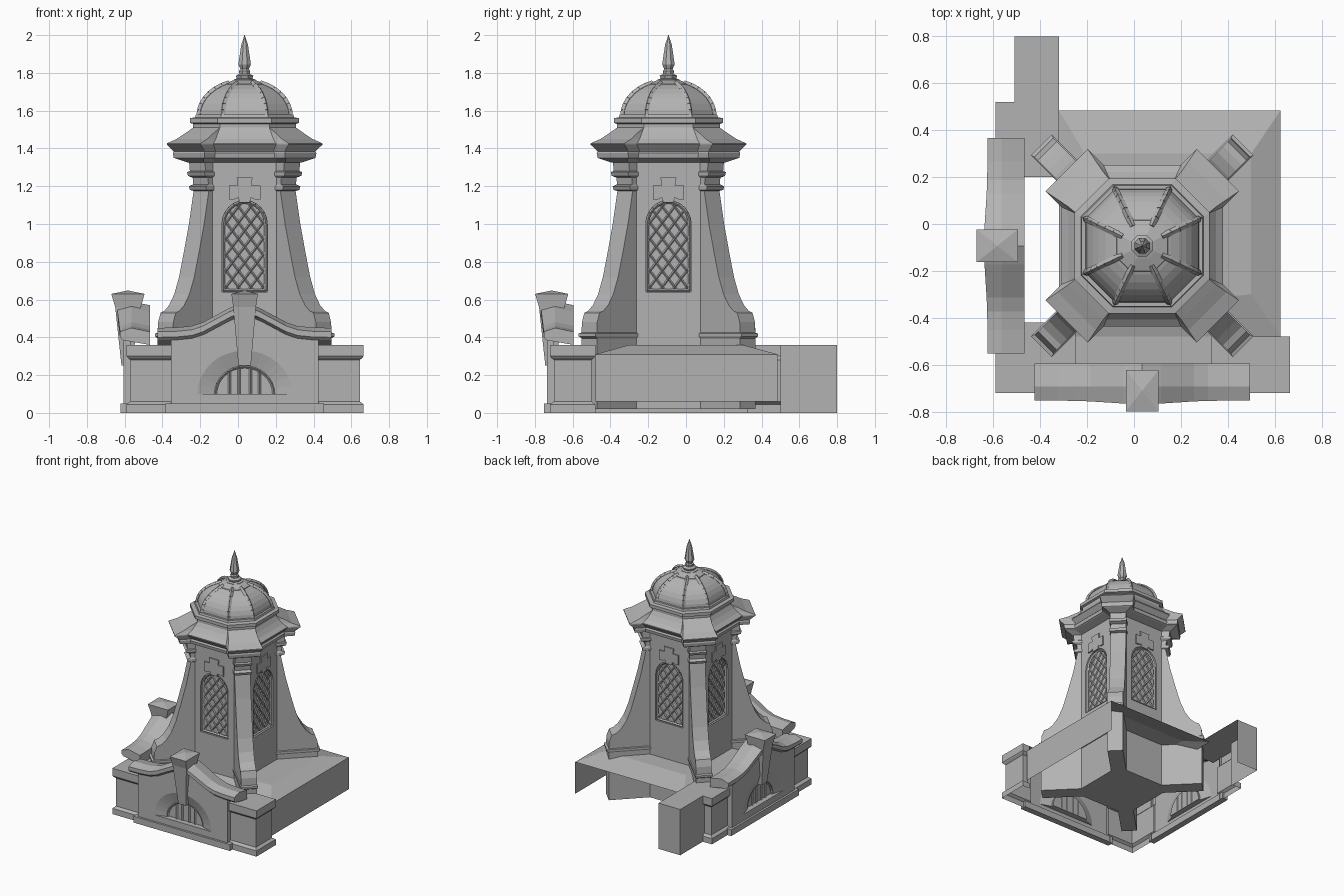
import bpy, bmesh, math
from mathutils import Matrix, Vector

if "Cube" in bpy.data.objects:
    bpy.data.objects.remove(bpy.data.objects["Cube"])

CENTRE = Vector((0.035, -0.093, 0))
ROOT2 = math.sqrt(2)

stone = bpy.data.materials.new("grey stone")
stone.use_nodes = True
GREY = (0.45, 0.45, 0.45, 1)
stone.diffuse_color = GREY
stone.node_tree.nodes["Principled BSDF"].inputs["Base Color"].default_value = GREY


def make(name, verts, faces, local=True, turn=0):
    """Mesh object; local parts sit on the tower axis, turned in quarter turns."""
    bm = bmesh.new()
    vs = [bm.verts.new(v) for v in verts]
    for f in faces:
        bm.faces.new([vs[i] for i in f])
    bmesh.ops.remove_doubles(bm, verts=bm.verts, dist=0.0002)
    bmesh.ops.recalc_face_normals(bm, faces=bm.faces)
    if local:
        bm.transform(Matrix.Translation(CENTRE) @ Matrix.Rotation(turn * math.pi / 2, 4, 'Z'))
    me = bpy.data.meshes.new(name)
    bm.to_mesh(me)
    bm.free()
    me.materials.append(stone)
    ob = bpy.data.objects.new(name, me)
    bpy.context.collection.objects.link(ob)
    return ob


def loft(name, rings, caps=True, closed=True, **kw):
    n = len(rings[0])
    verts = [p for ring in rings for p in ring]
    faces = []
    for k in range(len(rings) - 1):
        for i in range(n if closed else n - 1):
            j = (i + 1) % n
            faces.append((k * n + i, k * n + j, (k + 1) * n + j, (k + 1) * n + i))
    if caps:
        faces += [tuple(range(n)), tuple(range(len(verts) - n, len(verts)))]
    return make(name, verts, faces, **kw)


def rods(name, paths, radius, turn=0):
    """Square bars along straight or bent paths."""
    verts, faces = [], []
    for path in paths:
        for a, b in zip(path, path[1:]):
            a, b = Vector(a), Vector(b)
            q = (b - a).to_track_quat('Z', 'Y')
            s = len(verts)
            for p in (a, b):
                for u, v in ((1, 0), (0, 1), (-1, 0), (0, -1)):
                    verts.append(p + q @ Vector((u * radius, v * radius, 0)))
            faces += [(s + i, s + (i + 1) % 4, s + 4 + (i + 1) % 4, s + 4 + i) for i in range(4)]
            faces += [(s, s + 1, s + 2, s + 3), (s + 4, s + 5, s + 6, s + 7)]
    return make(name, verts, faces, turn=turn)


def plan(z, a, s, w):
    """Square plan (half side a) with diagonal piers reaching s, half width w."""
    ring = []
    for q in range(4):
        k = s - w * ROOT2
        m = a - w * ROOT2
        for x, y in ((m, a), (k, s), (s, k), (a, m)):
            for _ in range(q):
                x, y = y, -x
            ring.append((x, y, z))
    return ring


# Tower shaft with flared corner piers: height, pier reach, pier half width
shaft = [(.02, .46, .057), (.395, .46, .057), (.405, .475, .063), (.42, .475, .063),
         (.425, .46, .057), (.48, .458, .057), (.53, .445, .057), (.54, .425, .057),
         (.57, .40, .057), (.63, .372, .057), (.72, .347, .057), (.85, .322, .057),
         (1.0, .295, .057), (1.175, .27, .057), (1.18, .29, .063), (1.2, .295, .063),
         (1.21, .272, .057), (1.245, .275, .057), (1.255, .30, .064), (1.275, .305, .064),
         (1.28, .29, .059), (1.34, .295, .059)]
tower = loft("tower_shaft", [plan(z, .25, s, w) for z, s, w in shaft])

# Cornice, swept roof and drum: height, half side, pier reach, pier half width
crown = [(1.325, .25, .30, .06), (1.345, .31, .36, .10), (1.35, .32, .375, .115),
         (1.375, .325, .38, .118), (1.385, .315, .375, .115), (1.42, .345, .412, .127),
         (1.427, .345, .412, .127), (1.45, .315, .36, .115), (1.48, .29, .315, .105),
         (1.51, .272, .272, .10), (1.53, .272, .272, .10), (1.535, .288, .288, .103),
         (1.56, .288, .288, .103), (1.565, .262, .262, .097), (1.58, .258, .258, .095)]
loft("cornice_and_roof", [plan(*c) for c in crown])

# Dome with ribs on its eight ridges, meeting a small cap
dome = []
for i in range(9):
    t = i / 8 * math.radians(80)
    a = .243 * math.cos(t)
    dome.append(plan(1.57 + .188 * math.sin(t), a, a, a * .37))
loft("dome", dome)
rods("dome_ribs", [[ring[i] for ring in dome[:8]] for i in range(0, 16, 2)], .014)
loft("dome_cap", [plan(z, a, a, a * .39) for z, a in ((1.725, .112), (1.742, .108), (1.765, .05))])

# Finial
finial = [(1.75, .062), (1.765, .062), (1.77, .045), (1.785, .05), (1.795, .03), (1.81, .032),
          (1.82, .024), (1.845, .036), (1.95, .019), (1.985, .006), (2.0, .002)]
loft("finial", [[(r * math.cos((i + .5) * math.pi / 4), r * math.sin((i + .5) * math.pi / 4), z)
                 for i in range(8)] for z, r in finial])

# Arched windows on all four sides
HALF, SILL, SPRING, RISE = .12, .64, 1.0, .125


def window_outline(inset=0):
    h = HALF - inset
    arch = [(h * math.cos(i * math.pi / 12), SPRING + (RISE - inset) * math.sin(i * math.pi / 12))
            for i in range(13)]
    return [(-h, SILL + inset), (h, SILL + inset)] + arch


def inside(x, z):
    if abs(x) > HALF or z < SILL:
        return False
    return z < SPRING + RISE * math.sqrt(1 - (x / HALF) ** 2)


lattice = []
for sign in (1, -1):
    for n in range(9):
        line = [(x / 200, SILL - .1 + n * .085 + sign * 1.3 * x / 200) for x in range(-24, 25)]
        line = [p for p in line if inside(*p)]
        if len(line) > 3:
            lattice.append([(x, -.229, z) for x, z in (line[0], line[-1])])

for turn, side in enumerate(("front", "left", "back", "right")):
    cutter = loft("window_cutter_" + side,
                  [[(x, y, z) for x, z in window_outline()] for y in (-.29, -.225)], turn=turn)
    cutter.hide_render = True
    cutter.hide_viewport = True
    cut = tower.modifiers.new("window", 'BOOLEAN')
    cut.operation = 'DIFFERENCE'
    cut.solver = 'EXACT'
    cut.object = cutter
    frame = [(x, -.235, z) for x, z in window_outline(.008)]
    rods("window_lattice_" + side, lattice, .006, turn)
    rods("window_frame_" + side, [frame + frame[:1]], .009, turn)
    # Keystone and ears above the window
    half = [(.0, 1.115), (.028, 1.115), (.033, 1.14), (.055, 1.13), (.083, 1.13),
            (.083, 1.205), (.036, 1.205), (.042, 1.245), (0, 1.245)]
    shape = half + [(-x, z) for x, z in half[-2:0:-1]]
    loft("window_keystone_" + side, [[(x, y, z) for x, z in shape] for y in (-.26, -.245)], turn=turn)

# Gabled bays with fanlights on the front and one side
SLOPE = [(0, .59), (.08, .555), (.22, .48), (.28, .46), (.36, .452), (.46, .45)]


def gable(x):
    x = abs(x)
    for (a, p), (b, q) in zip(SLOPE, SLOPE[1:]):
        if x <= b:
            return p + (q - p) * (x - a) / (b - a)
    return SLOPE[-1][1]


def arch(half, rise, y, n=16):
    return [(-half * math.cos(i * math.pi / n), y, .1 + rise * math.sin(i * math.pi / n))
            for i in range(n + 1)]


def block(name, x0, x1, d0, d1, z0, z1, **kw):
    return loft(name, [[(x0, -d0, z), (x1, -d0, z), (x1, -d1, z), (x0, -d1, z)] for z in (z0, z1)], **kw)


for turn, side in ((0, "front"), (3, "right")):
    outer = arch(.25, .23, -.642)
    bottom = [(-.39, -.605, 0), (-.39, -.642, 0), (-.25, -.642, 0)] + outer \
        + [(.25, -.642, 0), (.39, -.642, 0), (.39, -.605, 0)]
    top = [(x, y, gable(x) - .05) for x, y, _ in bottom]
    loft("bay_wall_" + side, [bottom, top], caps=False, closed=False, turn=turn)
    make("bay_sill_" + side, [(-.25, -.642, 0), (.25, -.642, 0), (.25, -.642, .1), (-.25, -.642, .1)],
         [(0, 1, 2, 3)], turn=turn)
    inner = arch(.16, .15, -.615)
    loft("fanlight_reveal_" + side, [outer, inner, arch(.16, .15, -.598)], caps=False, turn=turn)
    make("fanlight_pane_" + side, arch(.16, .15, -.598), [tuple(range(17))], turn=turn)
    bars = [[(x, -.603, .1), (x, -.603, .1 + .148 * math.sqrt(1 - (x / .16) ** 2))]
            for x in (-.08, -.03, .03, .08)]
    rods("fanlight_bars_" + side, bars + [arch(.155, .145, -.606)], .008, turn)
    block("bay_plinth_" + side, -.42, .42, .61, .658, 0, .05, turn=turn)

    # Coping follows the gable slope
    rings = []
    for x, z in [(-x, z) for x, z in SLOPE[:0:-1]] + SLOPE:
        d = .66 + (z - .45) * .12
        rings.append([(x, -.502, .36), (x, -.502, z - .02), (x, -.60, z),
                      (x, -d, z - .02), (x, -d, z - .05), (x, -.645, z - .065)])
    loft("gable_coping_" + side, rings, turn=turn)

    # Tapered keystone with a pyramid top
    stages = [(.25, .033, .60, .652), (.56, .06, .55, .685), (.63, .07, .53, .706), (.648, .001, .617, .618)]
    loft("bay_keystone_" + side, [[(-x, -a, z), (x, -a, z), (x, -b, z), (-x, -b, z)]
                                  for z, x, a, b in stages], turn=turn)

# Corner walls: a moulded profile swept along the footprint
PROFILE = [(.02, 0), (.02, .045), (0, .06), (0, .28), (.012, .29), (.02, .30), (.02, .36)]


def moulded_wall(name, path):
    pts = [Vector(p) for p in path]
    rings = []
    for i, p in enumerate(pts):
        dirs = [(pts[k + 1] - pts[k]).normalized() for k in (i - 1, i) if 0 <= k < len(pts) - 1]
        out = sum((Vector((d.y, -d.x)) for d in dirs), Vector((0, 0)))
        rings.append([(*(p + out * o), z) for o, z in PROFILE])
    loft(name, rings, caps=False, closed=False, local=False)


moulded_wall("front_right_corner", [(-.57, -.45), (-.57, -.70), (-.34, -.70)])
moulded_wall("front_left_corner", [(.40, -.70), (.645, -.70), (.645, -.50), (.60, -.50)])
moulded_wall("back_right_corner", [(-.51, .50), (-.57, .50), (-.57, .27)])


def sheet(name, *faces):
    verts = [p for f in faces for p in f]
    index, n = [], 0
    for f in faces:
        index.append(tuple(range(n, n + len(f))))
        n += len(f)
    make(name, verts, index, local=False)


def flat(x0, x1, y0, y1, z=.36):
    return [(x0, y0, z), (x1, y0, z), (x1, y1, z), (x0, y1, z)]


# Corner tops and the plain wall running back
sheet("corner_tops", flat(.33, .665, -.72, -.48), flat(-.59, -.25, -.72, -.42),
      flat(-.59, -.32, .20, .52), flat(-.51, -.32, .52, .80))
sheet("back_wall", [(-.51, .50, 0), (-.51, .80, 0), (-.51, .80, .36), (-.51, .50, .36)],
      [(-.51, .80, 0), (-.32, .80, 0), (-.32, .80, .36), (-.51, .80, .36)])

# Low hipped roof around the tower, left open under the shaft, with its side wall
eaves = flat(-.32, .625, -.48, .485, .31)
ridge = flat(-.21, .50, -.30, .30)
opening = flat(-.20, .28, -.32, .14)
loft("low_roof", [eaves, ridge, opening], caps=False, local=False)
sheet("front_gutter", flat(-.25, .33, -.62, -.48, .31))
sheet("low_roof_wall", [(.625, -.48, .06), (.625, .485, .06), (.625, .485, .31), (.625, -.48, .31)])
